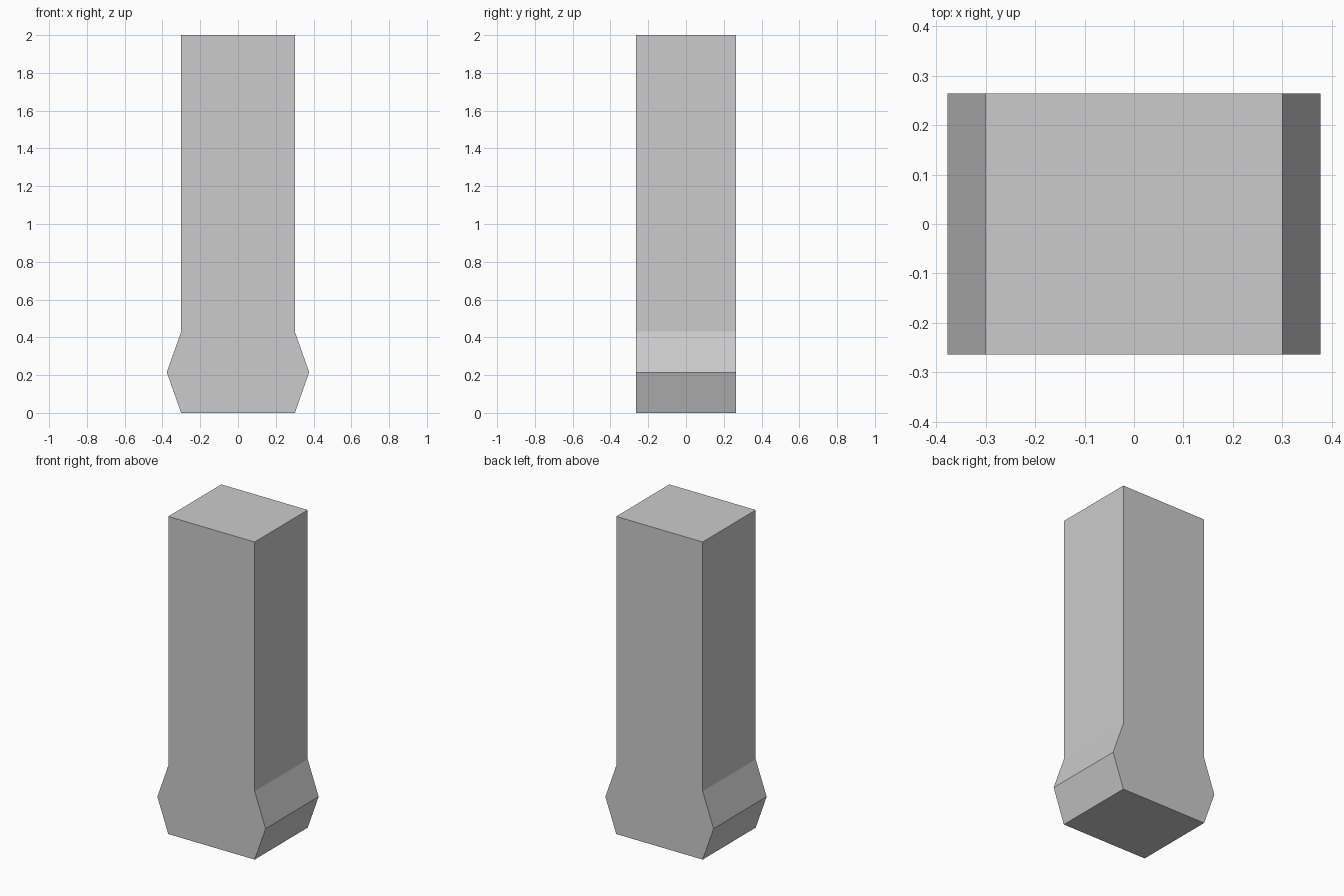
import bpy, bmesh

if "Cube" in bpy.data.objects:
    bpy.data.objects.remove(bpy.data.objects["Cube"])

# Right half of the front outline (x, z), mirrored to make the full profile
half = [(0.301, 0.0), (0.377, 0.215), (0.301, 0.43), (0.301, 2.0)]
profile = half + [(-x, z) for x, z in reversed(half)]
half_depth = 0.264

# Pillar with flared base: front profile extruded from front to back
bm = bmesh.new()
face = bm.faces.new([bm.verts.new((x, -half_depth, z)) for x, z in profile])
result = bmesh.ops.extrude_face_region(bm, geom=[face], use_keep_orig=True)
back = [v for v in result["geom"] if isinstance(v, bmesh.types.BMVert)]
bmesh.ops.translate(bm, verts=back, vec=(0, 2 * half_depth, 0))
bmesh.ops.recalc_face_normals(bm, faces=bm.faces[:])

mesh = bpy.data.meshes.new("flared_pillar")
bm.to_mesh(mesh)
bm.free()
pillar = bpy.data.objects.new("flared_pillar", mesh)
bpy.context.collection.objects.link(pillar)
